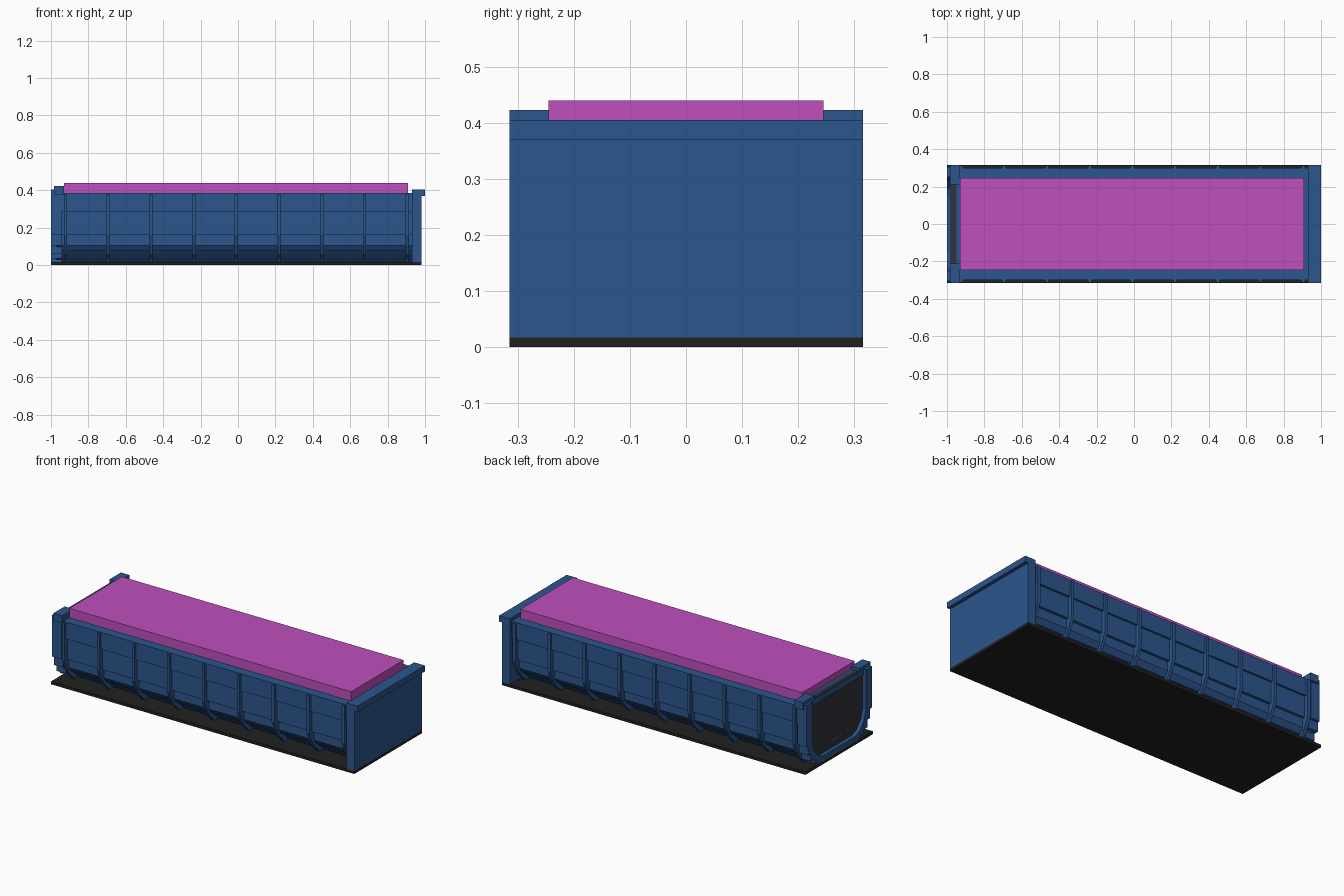
import bpy, bmesh

cube = bpy.data.objects.get("Cube")
if cube:
    bpy.data.objects.remove(cube, do_unlink=True)


def material(name, rgb):
    m = bpy.data.materials.new(name)
    m.use_nodes = True
    m.diffuse_color = (*rgb, 1)
    m.node_tree.nodes["Principled BSDF"].inputs["Base Color"].default_value = (*rgb, 1)
    return m


BLUE = material("blue paint", (0.025, 0.093, 0.27))
PINK = material("magenta cover", (0.52, 0.08, 0.51))
BLACK = material("black base", (0.015, 0.015, 0.015))
DARK = material("dark grey panel", (0.03, 0.034, 0.043))
GREY = material("grey handle", (0.07, 0.075, 0.09))


def finish(bm, name, mat):
    bmesh.ops.recalc_face_normals(bm, faces=bm.faces)
    me = bpy.data.meshes.new(name)
    bm.to_mesh(me)
    bm.free()
    me.materials.append(mat)
    ob = bpy.data.objects.new(name, me)
    bpy.context.collection.objects.link(ob)
    return ob


def box(name, x, y, z, mat):
    """Box from (min, max) ranges."""
    bm = bmesh.new()
    bmesh.ops.create_cube(bm, size=1)
    for v in bm.verts:
        v.co = [r[0] if c < 0 else r[1] for c, r in zip(v.co, (x, y, z))]
    return finish(bm, name, mat)


def extrude_x(name, outline, x0, x1, mat):
    """Extrude a closed (y, z) outline from x0 to x1."""
    bm = bmesh.new()
    face = bm.faces.new([bm.verts.new((x0, y, z)) for y, z in outline])
    new = bmesh.ops.extrude_face_region(bm, geom=[face])["geom"]
    moved = [g for g in new if isinstance(g, bmesh.types.BMVert)]
    bmesh.ops.translate(bm, verts=moved, vec=(x1 - x0, 0, 0))
    return finish(bm, name, mat)


def symmetric(half):
    return half + [(-y, z) for y, z in reversed(half)]


# Base plate
box("base_plate", (-1, 0.98), (-0.315, 0.315), (0, 0.017), BLACK)

# Trough body with overlapping side panels and a tucked-in bottom
body = [(0.30, 0.385), (0.30, 0.285), (0.288, 0.285), (0.288, 0.16),
        (0.272, 0.16), (0.272, 0.105), (0.25, 0.075), (0.238, 0.075),
        (0.225, 0.06), (0.20, 0.035), (0.18, 0.017)]
extrude_x("trough_body", symmetric(body), -0.97, 0.94, BLUE)

# Side ribs, evenly spaced along both sides
rib = [(0.312, 0.38), (0.312, 0.16), (0.29, 0.105), (0.265, 0.06),
       (0.235, 0.035), (0.22, 0.017), (0.17, 0.017), (0.23, 0.105), (0.27, 0.38)]
for i in range(9):
    x = -0.922 + i * 0.2283
    for side, s in (("left", 1), ("right", -1)):
        extrude_x(f"rib_{side}_{i + 1}", [(s * y, z) for y, z in rib],
                  x - 0.009, x + 0.009, BLUE)

# Cover slab
box("cover_slab", (-0.93, 0.91), (-0.245, 0.245), (0.375, 0.44), PINK)

# Flat end wall with an overhanging lip
box("end_wall", (0.93, 0.98), (-0.315, 0.315), (0.017, 0.38), BLUE)
box("end_wall_lip", (0.93, 1.0), (-0.315, 0.315), (0.37, 0.405), BLUE)

# Open U frame around the door end
outer = [(0.305, 0.405), (0.305, 0.16), (0.29, 0.16), (0.29, 0.105),
         (0.265, 0.105), (0.265, 0.06), (0.23, 0.06), (0.23, 0.035),
         (0.195, 0.035), (0.195, 0.017)]
inner = [(0.25, 0.405), (0.25, 0.17), (0.23, 0.11), (0.19, 0.065), (0.15, 0.05)]
ring = symmetric(outer) + list(reversed(symmetric(inner)))
extrude_x("door_frame", ring, -1.0, -0.94, BLUE)

# Dark door panel, set back inside the frame
extrude_x("door_panel", symmetric(inner), -0.978, -0.95, DARK)
box("door_handle", (-0.985, -0.975), (-0.06, 0.06), (0.085, 0.10), GREY)

# Top beam over the door and raised corner blocks
box("door_beam", (-0.985, -0.93), (-0.25, 0.25), (0.37, 0.402), BLUE)
for side, s in (("left", 1), ("right", -1)):
    box(f"corner_block_{side}", (-0.985, -0.93),
        tuple(sorted((s * 0.21, s * 0.315))), (0.378, 0.423), BLUE)
